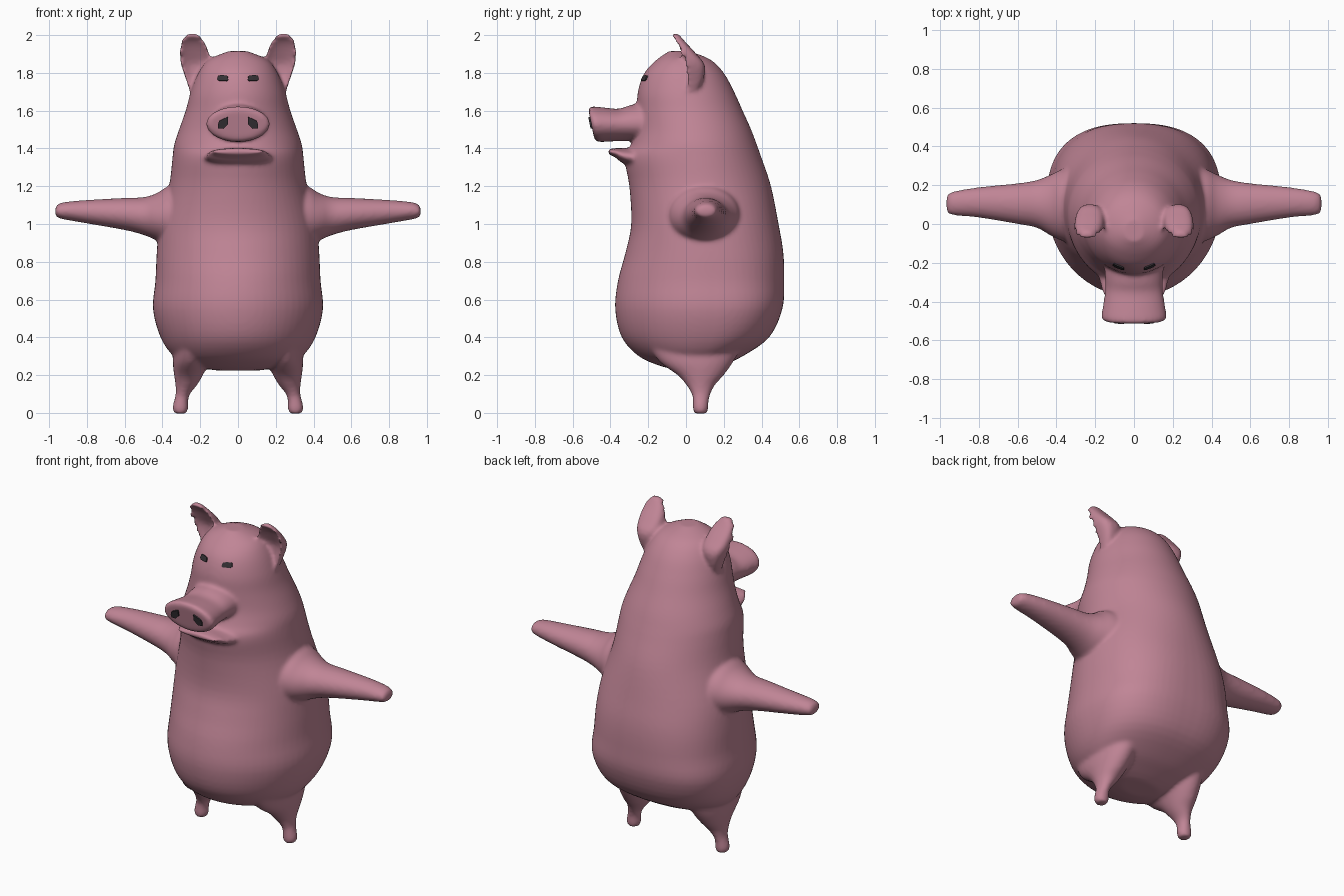
import bpy
import bmesh
from math import sin, cos, pi, copysign
from mathutils import Vector
from mathutils.bvhtree import BVHTree

cube = bpy.data.objects.get("Cube")
if cube:
    bpy.data.objects.remove(cube, do_unlink=True)


def material(name, colour):
    mat = bpy.data.materials.new(name)
    mat.use_nodes = True
    mat.diffuse_color = (*colour, 1)
    mat.node_tree.nodes["Principled BSDF"].inputs["Base Color"].default_value = (*colour, 1)
    return mat


def add_object(name, bm, mat):
    mesh = bpy.data.meshes.new(name)
    bm.to_mesh(mesh)
    bm.free()
    mesh.materials.append(mat)
    obj = bpy.data.objects.new(name, mesh)
    bpy.context.collection.objects.link(obj)
    return obj


def smooth_rows(rows, steps=4):
    """Catmull-Rom interpolation between the cross-section rows."""
    rows = [Vector(r) for r in rows]
    result = []
    for i in range(len(rows) - 1):
        p0, p1 = rows[max(i - 1, 0)], rows[i]
        p2, p3 = rows[i + 1], rows[min(i + 2, len(rows) - 1)]
        for k in range(steps):
            t = k / steps
            result.append(0.5 * (2 * p1 + (p2 - p0) * t
                                 + (2 * p0 - 5 * p1 + 4 * p2 - p3) * t ** 2
                                 + (3 * p1 - p0 - 3 * p2 + p3) * t ** 3))
    return result + [rows[-1]]


def power(value, exponent):
    return copysign(abs(value) ** exponent, value)


def loft(bm, rows, place, sides=40):
    """Rows: along, centre u, half width u, centre v, low v, high v, roundness of the high side."""
    rings = []
    for along, uc, uh, vc, low, high, e in smooth_rows(rows):
        ring = []
        for i in range(sides):
            c, s = cos(2 * pi * i / sides), sin(2 * pi * i / sides)
            if s > 0:
                u, v = uc + uh * power(c, e), vc + (high - vc) * power(s, e)
            else:
                u, v = uc + uh * c, vc + (vc - low) * s
            ring.append(bm.verts.new(place(along, u, v)))
        rings.append(ring)
    faces = [bm.faces.new(rings[0][::-1]), bm.faces.new(rings[-1])]
    for a, b in zip(rings, rings[1:]):
        for i in range(sides):
            j = (i + 1) % sides
            faces.append(bm.faces.new((a[i], a[j], b[j], b[i])))
    bmesh.ops.recalc_face_normals(bm, faces=faces)


pink = material("dusty pink", (0.53, 0.235, 0.305))
dark = material("charcoal", (0.035, 0.03, 0.035))

bm = bmesh.new()

# Torso and head: height, half width, widest y, front y, back y, back roundness
torso = [
    (0.225, 0.12, 0.06, -0.04, 0.12, 1),
    (0.25, 0.24, 0.06, -0.14, 0.19, 1),
    (0.3, 0.34, 0.07, -0.25, 0.3, 0.9),
    (0.4, 0.41, 0.1, -0.34, 0.44, 0.8),
    (0.55, 0.45, 0.11, -0.375, 0.51, 0.76),
    (0.7, 0.437, 0.11, -0.36, 0.52, 0.8),
    (0.85, 0.43, 0.11, -0.32, 0.515, 0.85),
    (1.0, 0.415, 0.1, -0.29, 0.49, 0.92),
    (1.2, 0.365, 0.08, -0.3, 0.45, 1),
    (1.35, 0.347, 0.06, -0.325, 0.4, 1),
    (1.42, 0.338, 0.05, -0.29, 0.375, 1),
    (1.5, 0.312, 0.04, -0.265, 0.345, 1),
    (1.6, 0.277, 0.02, -0.26, 0.3, 1),
    (1.7, 0.25, 0.0, -0.255, 0.255, 1),
    (1.8, 0.21, -0.01, -0.22, 0.2, 1),
    (1.87, 0.155, -0.02, -0.155, 0.13, 1),
    (1.915, 0.05, -0.04, -0.09, 0.02, 1),
]
loft(bm, [(z, 0, *rest) for z, *rest in torso], lambda a, u, v: (u, v, a), 64)

# Snout with a slanted front disc
snout = [
    (-0.502, 0.145, 1.455, 1.605), (-0.485, 0.168, 1.435, 1.622),
    (-0.42, 0.16, 1.437, 1.617), (-0.34, 0.148, 1.44, 1.61),
    (-0.27, 0.15, 1.44, 1.63), (-0.12, 0.16, 1.44, 1.65),
]
loft(bm, [(y, 0, w, 1.53, low, high, 1) for y, w, low, high in snout],
     lambda a, u, v: (u, a - 0.2 * (v - 1.53), v))

# Lower lip
lip = [
    (-0.412, 0.13, 1.384, 1.37, 1.396), (-0.37, 0.155, 1.378, 1.35, 1.402),
    (-0.33, 0.17, 1.36, 1.32, 1.402), (-0.2, 0.2, 1.34, 1.28, 1.4),
]
loft(bm, [(y, 0, w, mid, low, high, 1) for y, w, mid, low, high in lip],
     lambda a, u, v: (u, a, v))

arm = [
    (0.22, 1.04, 0.18, 0.1, -0.12, 0.31, 1), (0.36, 1.043, 0.16, 0.1, -0.09, 0.285, 1),
    (0.43, 1.038, 0.125, 0.1, -0.06, 0.255, 1), (0.5, 1.042, 0.1, 0.1, -0.02, 0.227, 1),
    (0.6, 1.053, 0.085, 0.105, 0.0, 0.21, 1), (0.8, 1.065, 0.062, 0.11, 0.033, 0.19, 1),
    (0.93, 1.07, 0.044, 0.11, 0.045, 0.168, 1), (0.967, 1.066, 0.026, 0.105, 0.06, 0.15, 1),
]
leg = [
    (-0.004, 0.305, 0.03, 0.077, 0.045, 0.11, 1), (0.02, 0.305, 0.042, 0.077, 0.036, 0.118, 1),
    (0.06, 0.302, 0.038, 0.077, 0.036, 0.12, 1), (0.1, 0.292, 0.038, 0.077, 0.03, 0.13, 1),
    (0.15, 0.273, 0.058, 0.077, 0.0, 0.155, 1), (0.2, 0.262, 0.076, 0.077, -0.045, 0.2, 1),
    (0.27, 0.25, 0.095, 0.077, -0.14, 0.25, 1), (0.36, 0.24, 0.1, 0.077, -0.2, 0.3, 1),
]
# Cupped ears: the low side bends inward to hollow out the front
ear = [
    (1.69, 0.232, 0.02, 0.0, 0.01, 0.05, 0.7), (1.76, 0.232, 0.042, -0.005, 0.02, 0.09, 0.7),
    (1.84, 0.228, 0.073, -0.02, 0.025, 0.1, 0.65), (1.9, 0.231, 0.078, -0.035, 0.0, 0.055, 0.6),
    (1.96, 0.238, 0.064, -0.058, -0.035, 0.0, 0.6), (1.993, 0.241, 0.042, -0.075, -0.07, -0.028, 0.7),
    (2.008, 0.241, 0.024, -0.077, -0.08, -0.04, 1),
]
for side in (1, -1):
    loft(bm, arm, lambda a, u, v: (side * a, v, u))
    loft(bm, leg, lambda a, u, v: (side * u, v, a))
    loft(bm, ear, lambda a, u, v: (side * u, v, a))

# Fuse the parts into one soft skin
body = add_object("body", bm, pink)
remesh = body.modifiers.new("fuse", 'REMESH')
remesh.mode = 'VOXEL'
remesh.voxel_size = 0.011
soften = body.modifiers.new("soften", 'SMOOTH')
soften.factor = 0.5
soften.iterations = 8
graph = bpy.context.evaluated_depsgraph_get()
skin = bpy.data.meshes.new_from_object(body.evaluated_get(graph))
body.modifiers.clear()
body.data = skin
skin.materials.clear()
skin.materials.append(pink)
skin.shade_smooth()

surface = BVHTree.FromPolygons([v.co for v in skin.vertices],
                               [p.vertices[:] for p in skin.polygons])


def plate(name, outline, side):
    """Thin dark plate projected from the front onto the skin."""
    bm = bmesh.new()

    def project(x, z):
        hit = surface.ray_cast(Vector((side * x, -2, z)), Vector((0, 1, 0)))[0]
        return bm.verts.new(hit - Vector((0, 0.004, 0)))

    rim = [project(x, z) for x, z in outline]
    n = len(outline)
    hub = project(sum(p[0] for p in outline) / n, sum(p[1] for p in outline) / n)
    for i in range(n):
        tri = (hub, rim[i], rim[(i + 1) % n])
        bm.faces.new(tri if side > 0 else tri[::-1])
    bmesh.ops.recalc_face_normals(bm, faces=bm.faces)
    obj = add_object(name, bm, dark)
    thick = obj.modifiers.new("thickness", 'SOLIDIFY')
    thick.thickness = 0.008
    thick.offset = 0


# Eyes and nostrils
eye = [(0.052, 1.763), (0.06, 1.757), (0.1, 1.757), (0.109, 1.765),
       (0.104, 1.785), (0.08, 1.787), (0.055, 1.783)]
nostril = [(0.052, 1.53), (0.078, 1.505), (0.105, 1.507), (0.107, 1.525),
           (0.1, 1.545), (0.075, 1.558), (0.053, 1.566)]
for label, side in (("left", 1), ("right", -1)):
    plate(label + "_eye", eye, side)
    plate(label + "_nostril", nostril, side)
